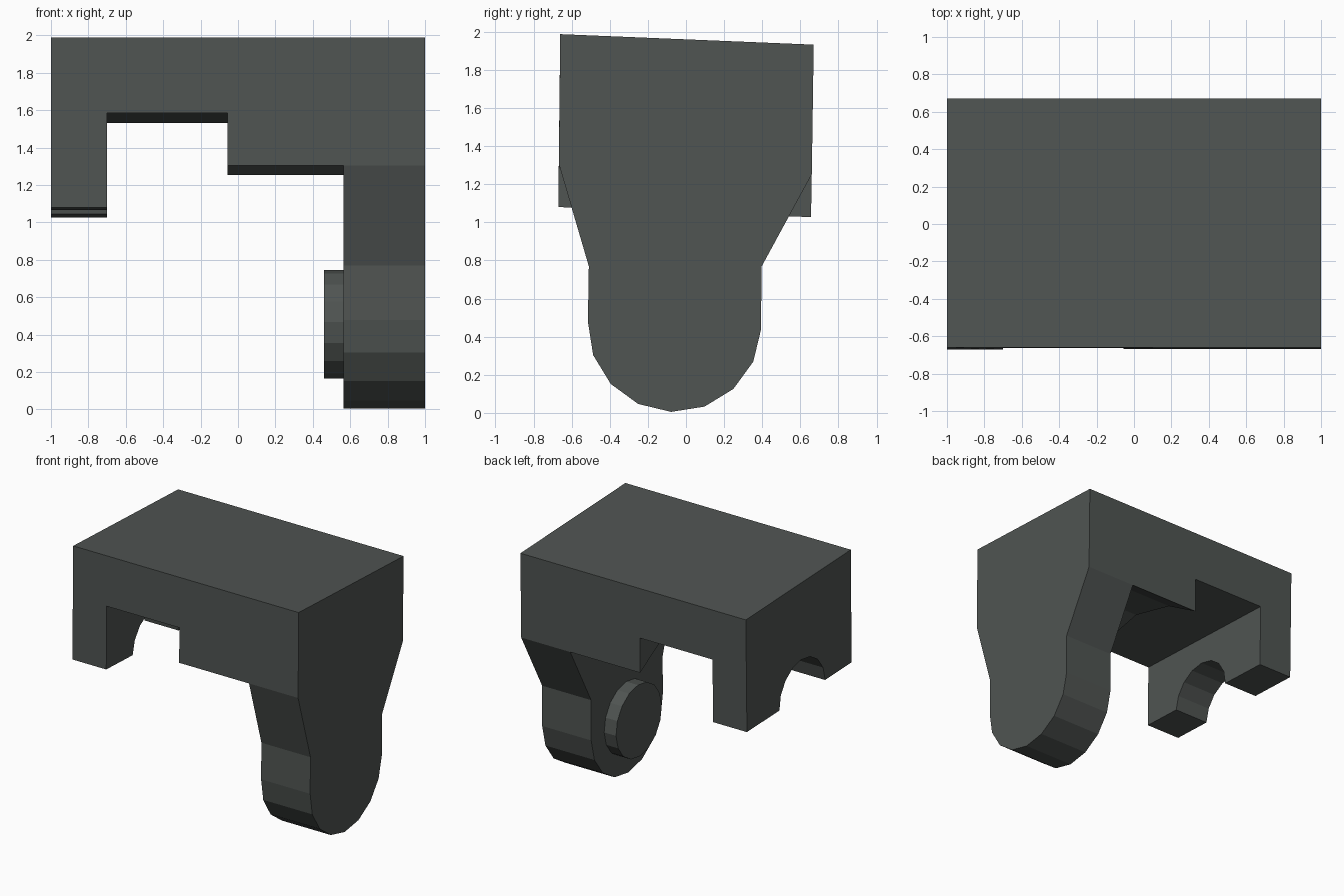
import bpy, bmesh
from math import sin, cos, pi, radians

if "Cube" in bpy.data.objects:
    bpy.data.objects.remove(bpy.data.objects["Cube"])

TILT = radians(-2.3)   # the whole cross-section leans slightly about x


def arc(cy, cz, r, a0, a1, n):
    """Points of an n-sided arc in the y-z plane, angles in degrees."""
    return [(cy + r * cos(radians(a0 + (a1 - a0) * i / n) + TILT),
             cz + r * sin(radians(a0 + (a1 - a0) * i / n) + TILT))
            for i in range(n + 1)]


def face(bm, pts):
    bm.faces.new([bm.verts.new(p) for p in pts])


def cap(bm, x, profile):
    face(bm, [(x, y, z) for y, z in profile])


def strip(bm, x0, x1, profile):
    """Walls of a closed profile swept from x0 to x1."""
    for (ya, za), (yb, zb) in zip(profile, profile[1:] + profile[:1]):
        face(bm, [(x0, ya, za), (x1, ya, za), (x1, yb, zb), (x0, yb, zb)])


def finish(bm, name, mat):
    bmesh.ops.remove_doubles(bm, verts=bm.verts, dist=1e-4)
    bmesh.ops.recalc_face_normals(bm, faces=bm.faces)
    bmesh.ops.dissolve_limit(bm, angle_limit=0.02, verts=bm.verts, edges=bm.edges)
    mesh = bpy.data.meshes.new(name)
    bm.to_mesh(mesh)
    bm.free()
    mesh.materials.append(mat)
    obj = bpy.data.objects.new(name, mesh)
    bpy.context.collection.objects.link(obj)
    return obj


dark = bpy.data.materials.new("dark_grey")
dark.diffuse_color = (0.08, 0.09, 0.085, 1)
dark.use_nodes = True
dark.node_tree.nodes["Principled BSDF"].inputs["Base Color"].default_value = dark.diffuse_color

# Cross-section corners, front (-y) to back (+y)
top = [(0.67, 1.932), (-0.66, 1.987)]
gap = [(-0.664, 1.585), (0.664, 1.532)]
mid_front, mid_back = (-0.667, 1.305), (0.66, 1.252)

# Underside of each section: hook foot with round hole, arched middle, end leg
foot = [gap[0], (-0.67, 1.08)] + arc(-0.045, 1.055, 0.29, 180, 0, 8) + [(0.656, 1.027), gap[1]]
arch = [(-0.37, 1.46), (-0.04, 1.53), (0.35, 1.435)]
middle = [gap[0], mid_front] + arch + [mid_back, gap[1]]
leg = ([mid_front, (-0.51, 0.77)] + arc(-0.06, 0.46, 0.455, 180, 360, 8)
       + [(0.395, 0.765), mid_back])
leg_under = [gap[0]] + leg + [gap[1]]

# Body: four sections along x, closed by walls where the underside steps
bm = bmesh.new()
for x0, x1, under in ((-1, -0.70, foot), (-0.70, -0.055, gap),
                      (-0.055, 0.565, middle), (0.565, 1, leg_under)):
    strip(bm, x0, x1, top + under)
cap(bm, -1, top + foot)
cap(bm, -0.70, foot)
cap(bm, -0.055, middle)
cap(bm, 0.565, leg + arch[::-1])
cap(bm, 1, top + leg_under)
finish(bm, "link_body", dark)

# Hinge pin on the inner face of the leg
bm = bmesh.new()
ring = arc(-0.06, 0.455, 0.29, 0, 360, 16)[:-1]
strip(bm, 0.46, 0.60, ring)
cap(bm, 0.46, ring)
cap(bm, 0.60, ring)
finish(bm, "hinge_pin", dark)
